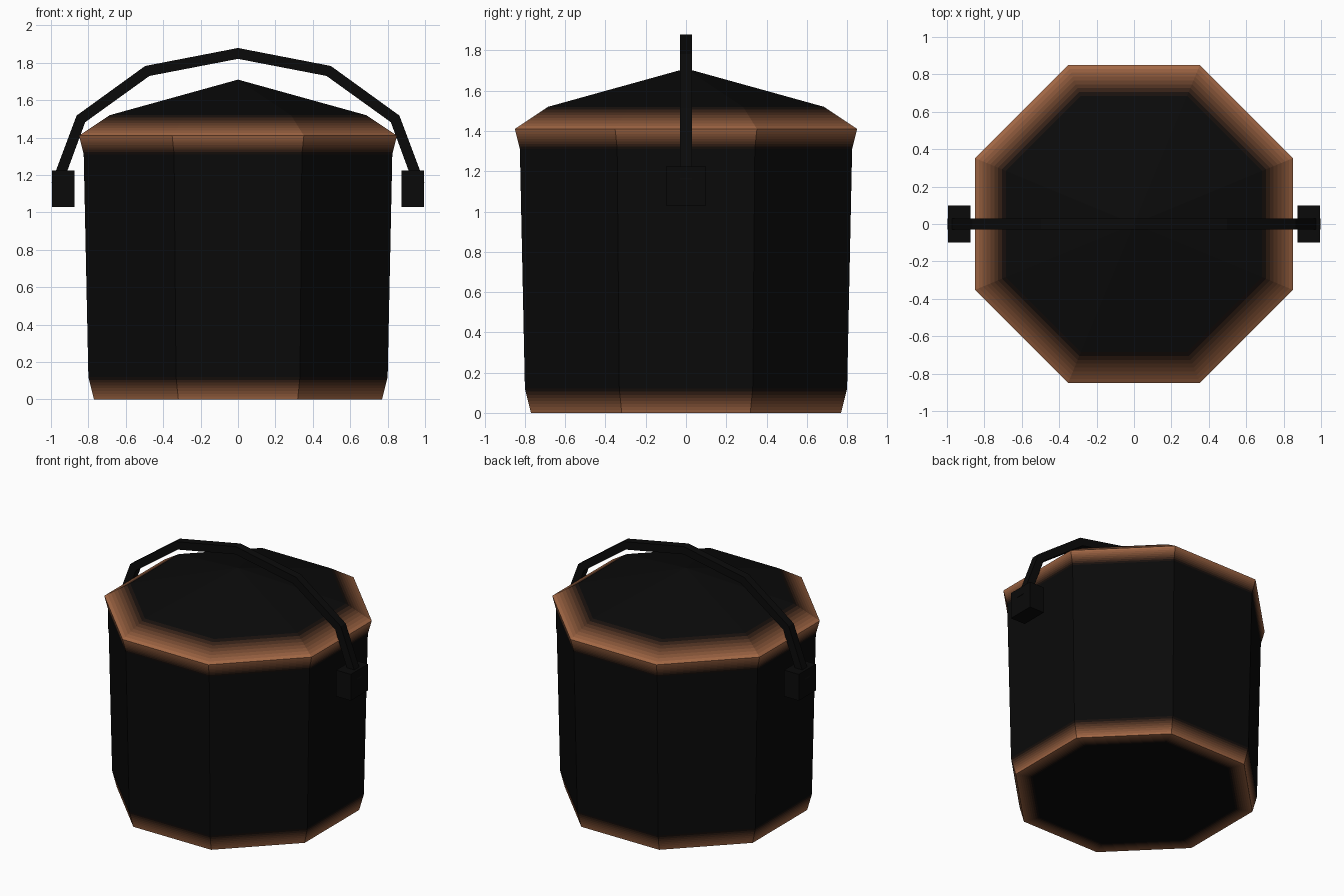
import bpy, bmesh
from math import cos, sin, pi, radians
from mathutils import Vector, Matrix

if "Cube" in bpy.data.objects:
    bpy.data.objects.remove(bpy.data.objects["Cube"])

COPPER, BLACK = Vector((0.40, 0.15, 0.065)), Vector((0.003, 0.003, 0.003))
STEPS = 8


def material(name, t):
    m = bpy.data.materials.new(name)
    m.diffuse_color = (*BLACK.lerp(COPPER, t), 1)
    m.use_nodes = True
    m.node_tree.nodes["Principled BSDF"].inputs["Base Color"].default_value = m.diffuse_color
    return m


# Shades from black (0) to copper (STEPS), for the worn edges
shades = [material("black_iron", 0)]
shades += [material(f"worn_edge_{i}", ((i - 0.5) / STEPS) ** 1.5) for i in range(1, STEPS + 1)]


def finish(bm, name, mats):
    bmesh.ops.recalc_face_normals(bm, faces=bm.faces)
    me = bpy.data.meshes.new(name)
    bm.to_mesh(me)
    bm.free()
    for m in mats:
        me.materials.append(m)
    ob = bpy.data.objects.new(name, me)
    bpy.context.collection.objects.link(ob)
    return ob


# Pot body with lid: octagonal profile of (apothem, z, wear)
profile = [(0.66, 0, 0), (0.77, 0, 1), (0.80, 0.12, 0), (0.825, 1.31, 0),
           (0.85, 1.41, 1), (0.685, 1.52, 0)]
bm = bmesh.new()


def octagon(apothem, z):
    r = apothem / cos(pi / 8)
    return [bm.verts.new((r * cos(a), r * sin(a), z))
            for a in (pi / 8 + i * pi / 4 for i in range(8))]


ring = octagon(*profile[0][:2])
bm.faces.new(ring)
for (a0, z0, w0), (a1, z1, w1) in zip(profile, profile[1:]):
    n = STEPS if w0 != w1 else 1
    for s in range(1, n + 1):
        t = s / n
        new = octagon(a0 + (a1 - a0) * t, z0 + (z1 - z0) * t)
        shade = 0 if n == 1 else (s if w1 else n + 1 - s)
        for i in range(8):
            j = (i + 1) % 8
            bm.faces.new((ring[i], ring[j], new[j], new[i])).material_index = shade
        ring = new
apex = bm.verts.new((0, 0, 1.71))
for i in range(8):
    bm.faces.new((ring[i], ring[(i + 1) % 8], apex))
finish(bm, "pot_body", shades)

# Bail handle: square bar swept along a half ellipse in six segments
bm = bmesh.new()
H = 0.029
path = [Vector((0.97 * cos(radians(30 * i)), 0, 1.15 + 0.70 * sin(radians(30 * i))))
        for i in range(7)]
prev = None
for i, p in enumerate(path):
    before = (p - path[i - 1]).normalized() if i > 0 else Vector()
    after = (path[i + 1] - p).normalized() if i < 6 else Vector()
    d = (before + after).normalized()
    out, side = Vector((d.z, 0, -d.x)) * H, Vector((0, H, 0))
    sec = [bm.verts.new(p + v) for v in (out + side, out - side, -out - side, -out + side)]
    if prev:
        for k in range(4):
            bm.faces.new((prev[k], prev[k - 3], sec[k - 3], sec[k]))
    if i in (0, 6):
        bm.faces.new(sec)
    prev = sec
finish(bm, "bail_handle", shades[:1])

# Handle lugs on both sides
for name, sx in (("right_lug", 1), ("left_lug", -1)):
    bm = bmesh.new()
    bmesh.ops.create_cube(bm, size=1, matrix=Matrix.Translation((0.935 * sx, 0, 1.127))
                          @ Matrix.Diagonal((0.12, 0.20, 0.195, 1)))
    finish(bm, name, shades[:1])
